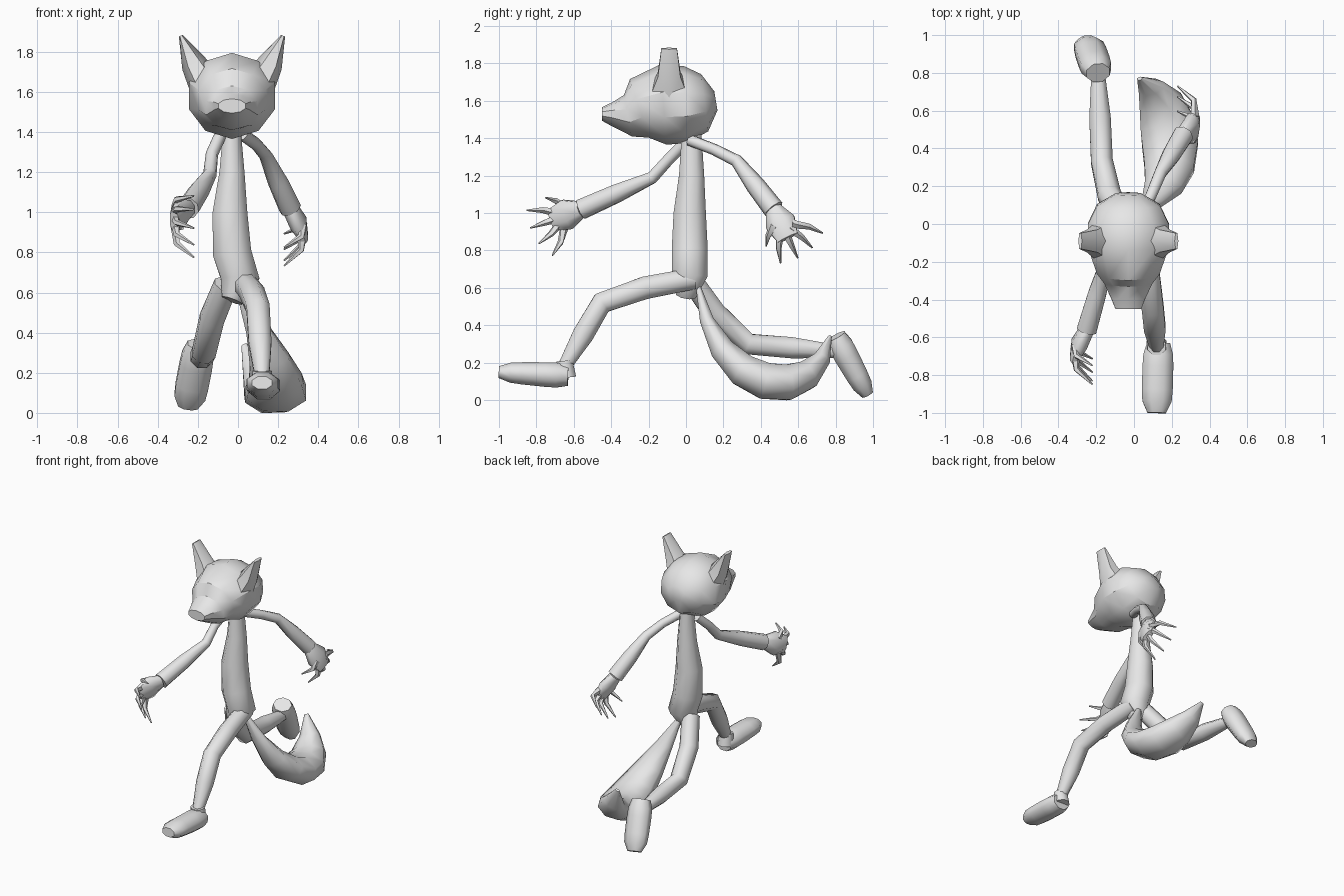
import bpy, bmesh, math
from mathutils import Vector
from mathutils.geometry import interpolate_bezier

old = bpy.data.objects.get("Cube")
if old:
    bpy.data.objects.remove(old, do_unlink=True)

grey = bpy.data.materials.new("plain_grey")
grey.use_nodes = True
colour = (0.8, 0.8, 0.8, 1)
grey.diffuse_color = colour
grey.node_tree.nodes["Principled BSDF"].inputs["Base Color"].default_value = colour

ACROSS = Vector((1, 0, 0))
FORWARD = Vector((0, -1, 0))
UPWARD = Vector((0, 0, 1))
MIDDLE = -0.03


def loft(name, centres, widths, depths, across=ACROSS, sides=8, angle=60):
    """Skin elliptical rings placed along a path; widths run along the across axis."""
    bm = bmesh.new()
    centres = [Vector(centre) for centre in centres]
    last = len(centres) - 1
    rings = []
    for i, (centre, width, depth) in enumerate(zip(centres, widths, depths)):
        tangent = (centres[min(i + 1, last)] - centres[max(i - 1, 0)]).normalized()
        u = (across - tangent * across.dot(tangent)).normalized()
        v = tangent.cross(u)
        ring = []
        for k in range(sides):
            turn = math.tau * (k + 0.5) / sides
            offset = u * width * math.cos(turn) + v * depth * math.sin(turn)
            ring.append(bm.verts.new(centre + offset / math.cos(math.pi / sides) ** 0.5))
        rings.append(ring)
    for lower, upper in zip(rings, rings[1:]):
        for k in range(sides):
            n = (k + 1) % sides
            bm.faces.new((lower[k], lower[n], upper[n], upper[k]))
    bm.faces.new(rings[0])
    bm.faces.new(rings[-1])
    bmesh.ops.recalc_face_normals(bm, faces=bm.faces)
    mesh = bpy.data.meshes.new(name)
    bm.to_mesh(mesh)
    bm.free()
    mesh.materials.append(grey)
    obj = bpy.data.objects.new(name, mesh)
    bpy.context.collection.objects.link(obj)
    bpy.ops.object.select_all(action="DESELECT")
    obj.select_set(True)
    bpy.context.view_layer.objects.active = obj
    bpy.ops.object.shade_smooth_by_angle(angle=math.radians(angle))


def limb(name, root, bend, joint, end, radii, across):
    """Two-part limb: a bend in the upper half, a swelling in the lower half."""
    swell = (Vector(joint) + Vector(end)) / 2
    loft(name, [root, bend, joint, swell, end], radii, radii, across)


def foot(name, heel, toe):
    """Long rounded block, thick at the heel and narrowed at the toe."""
    steps = [k / 6 for k in range(7)]
    fullness = [1 - (0.25 + 0.15 * t) * abs(2 * t - 1) ** 5 for t in steps]
    loft(name, [Vector(heel).lerp(Vector(toe), t) for t in steps],
         [0.085 * f for f in fullness],
         [(0.075 - 0.02 * t) * f for t, f in zip(steps, fullness)])


def hand(side, wrist, outward, facing, thumb_angle, spread):
    """Flat palm with five thin fingers fanned out from the wrist and curled inward."""
    wrist = Vector(wrist)

    def reach(degrees, length, bow):
        a = math.radians(degrees)
        fan = facing * math.cos(a) - UPWARD * math.sin(a)
        return wrist + fan * length + outward * bow

    aim = thumb_angle + spread * 2
    normal = reach(aim, 1, 0) - wrist
    loft(side + "_palm",
         [wrist, reach(aim, 0.08, 0.04), reach(aim, 0.17, 0.07)],
         [0.045, 0.085, 0.06], [0.04, 0.045, 0.022], normal.cross(ACROSS))
    for number in range(5):
        direction = thumb_angle + spread * number
        length = 0.29 if number else 0.2
        base = reach(aim, 0.4 * length, 0.05).lerp(reach(direction, length * 0.5, 0.07), 0.6)
        loft(f"{side}_finger_{number}",
             [base, reach(direction, length * 0.72, 0.055), reach(direction, length, -0.03)],
             [0.022, 0.015, 0.004], [0.022, 0.015, 0.004], normal.cross(ACROSS), sides=5)


# Head, from the nose to the back of the skull
head_rings = [
    # distance back, height, half width, half height
    (-0.45, 1.53, 0.07, 0.035),
    (-0.4, 1.53, 0.09, 0.06),
    (-0.31, 1.52, 0.13, 0.11),
    (-0.25, 1.56, 0.17, 0.16),
    (-0.12, 1.58, 0.22, 0.21),
    (0, 1.58, 0.22, 0.2),
    (0.1, 1.59, 0.17, 0.15),
    (0.16, 1.6, 0.07, 0.05),
]
loft("head", [(MIDDLE, y, z) for y, z, w, h in head_rings],
     [w for y, z, w, h in head_rings], [h for y, z, w, h in head_rings],
     sides=10, angle=35)

# Pointed ears, broad where they grow out of the skull
for side, sign in (("left", 1), ("right", -1)):
    loft(side + "_ear",
         [(MIDDLE + sign * lean, -0.09, z) for lean, z in ((0.12, 1.62), (0.19, 1.74), (0.255, 1.88))],
         [0.12, 0.065, 0.045], [0.085, 0.06, 0.01], FORWARD, sides=6)

# Long torso widening towards the hips
loft("torso",
     [(-0.03, 0.03, 1.42), (-0.03, 0.03, 1.2), (-0.04, 0.02, 1),
      (-0.03, 0.02, 0.8), (0.01, 0.02, 0.67), (-0.03, 0, 0.56)],
     [0.045, 0.065, 0.09, 0.1, 0.1, 0.055],
     [0.055, 0.07, 0.09, 0.1, 0.1, 0.055])

# Arms and hands, swinging in opposite directions
arm_radii = [0.03, 0.03, 0.033, 0.05, 0.055]
right_wrist = (-0.25, -0.56, 1.02)
left_wrist = (0.26, 0.47, 1.02)
limb("right_arm", (-0.09, 0, 1.38), (-0.13, -0.09, 1.29), (-0.14, -0.18, 1.19),
     right_wrist, arm_radii, UPWARD)
limb("left_arm", (0.02, 0.02, 1.39), (0.09, 0.15, 1.34), (0.14, 0.27, 1.28),
     left_wrist, arm_radii, UPWARD)
hand("right", right_wrist, -ACROSS, FORWARD, -18, 19)
hand("left", left_wrist, ACROSS, -FORWARD, 102, -19)

# Legs and feet, the left reaching forward and the right trailing
leg_radii = [0.06, 0.063, 0.06, 0.059, 0.037]
limb("left_leg", (0.03, 0.04, 0.65), (0.07, -0.22, 0.6), (0.1, -0.45, 0.52),
     (0.12, -0.65, 0.18), leg_radii, ACROSS)
limb("right_leg", (-0.06, 0.03, 0.64), (-0.13, 0.15, 0.47), (-0.17, 0.33, 0.3),
     (-0.19, 0.8, 0.26), leg_radii, ACROSS)
foot("left_foot", (0.13, -0.63, 0.13), (0.12, -1, 0.15))
foot("right_foot", (-0.19, 0.8, 0.34), (-0.25, 0.97, 0.03))
loft("left_ankle", [(0.12, -0.64, 0.12), (0.12, -0.65, 0.21)], [0.055, 0.05], [0.055, 0.045])

# Bushy tail curling up to a point
tail_path = interpolate_bezier(Vector((0, 0.06, 0.63)), Vector((0.3, 0.15, 0)),
                               Vector((0.2, 0.7, -0.05)), Vector((0.03, 0.77, 0.34)), 9)
bush = [0.015 + 0.14 * math.sin(math.pi * (k / 8) ** 1.1) for k in range(9)]
loft("tail", tail_path, bush, [0.66 * b for b in bush])
